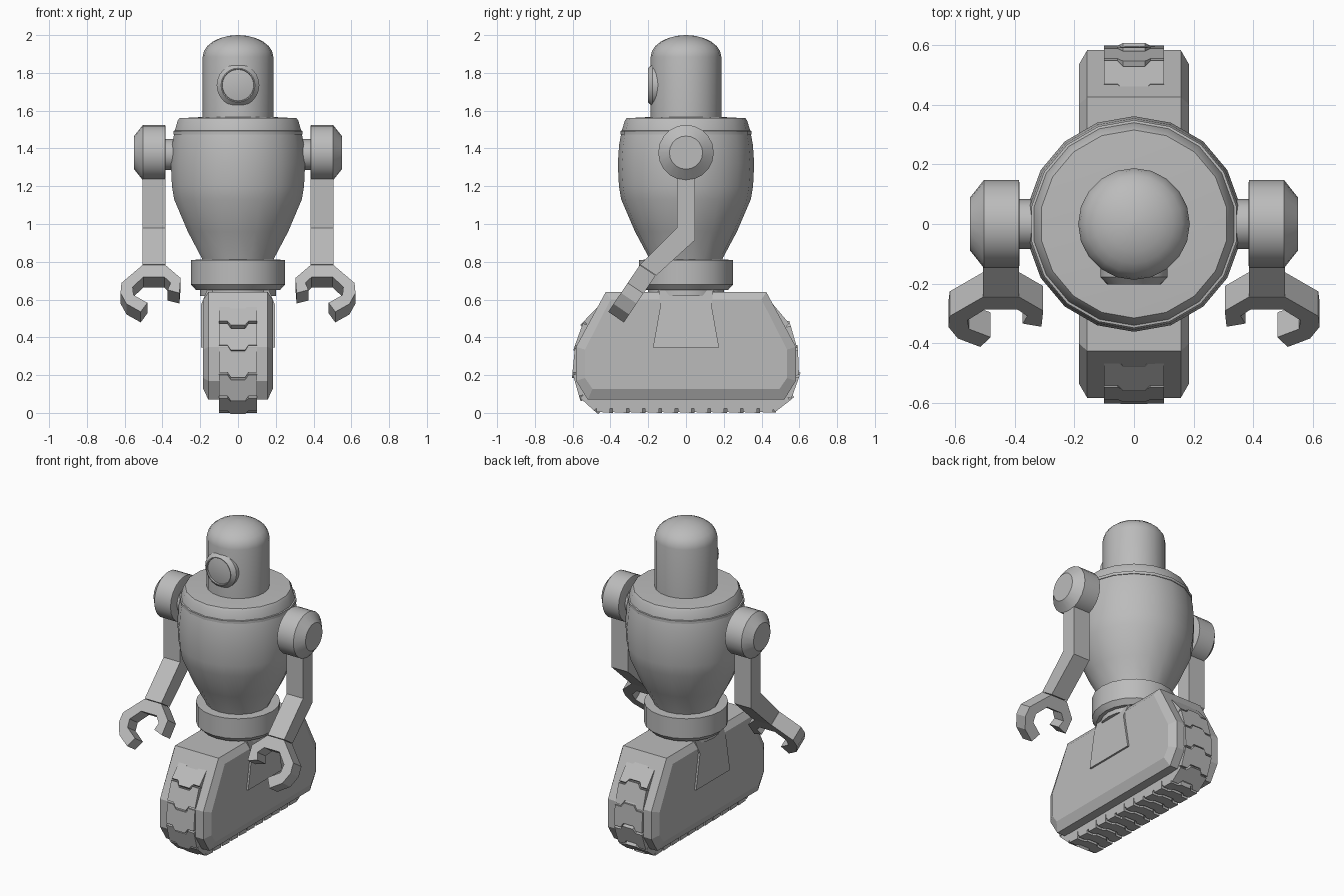
import bpy, bmesh, math
from mathutils import Vector

if "Cube" in bpy.data.objects:
    bpy.data.objects.remove(bpy.data.objects["Cube"])

grey = bpy.data.materials.new("plain grey")
grey.diffuse_color = (0.5, 0.5, 0.5, 1)
grey.use_nodes = True
grey.node_tree.nodes["Principled BSDF"].inputs["Base Color"].default_value = grey.diffuse_color


def finish(name, bm, smooth=None):
    bmesh.ops.recalc_face_normals(bm, faces=bm.faces)
    me = bpy.data.meshes.new(name)
    bm.to_mesh(me)
    bm.free()
    me.materials.append(grey)
    ob = bpy.data.objects.new(name, me)
    bpy.context.collection.objects.link(ob)
    if smooth:
        bpy.ops.object.select_all(action='DESELECT')
        ob.select_set(True)
        bpy.context.view_layer.objects.active = ob
        bpy.ops.object.shade_smooth_by_angle(angle=math.radians(smooth))
    return ob


def bridge(bm, rings, caps=True):
    """Skin a list of equally long point rings."""
    vs = [[bm.verts.new(p) for p in r] for r in rings]
    n = len(vs[0])
    for a, b in zip(vs, vs[1:]):
        for i in range(n):
            j = (i + 1) % n
            bm.faces.new((a[i], a[j], b[j], b[i]))
    if caps:
        bm.faces.new(vs[0])
        bm.faces.new(vs[-1])


def lathe(name, profile, place, sides, smooth=35):
    """Revolve (radius, height) points; place maps (a, b, height) to space."""
    bm = bmesh.new()
    rings = []
    for r, h in profile:
        angles = [2 * math.pi * i / sides for i in range(sides)]
        rings.append([place(r * math.sin(t), r * math.cos(t), h) for t in angles])
    bridge(bm, rings)
    return finish(name, bm, smooth)


def up(a, b, h):
    return (a, b, h)


# Torso, collar band, waist and pedestal
lathe("torso", [(.185, .78), (.195, .82), (.27, .96), (.343, 1.13), (.355, 1.2), (.361, 1.32),
                (.354, 1.42), (.343, 1.48), (.338, 1.5), (.325, 1.545), (.315, 1.56), (.18, 1.567)], up, 18)
lathe("collar_band", [(.33, 1.472), (.348, 1.475), (.348, 1.493), (.33, 1.496)], up, 18)
lathe("waist", [(.2, .65), (.222, .65), (.25, .68), (.25, .81), (.18, .812)], up, 20)
lathe("pedestal", [(.15, .62), (.2, .62), (.2, .66), (.15, .66)], up, 20)

# Head with a flattened dome
dome = [(.187 * math.cos(t), 1.885 + .115 * math.sin(t))
        for t in [math.radians(a) for a in (0, 15, 30, 45, 60, 75, 88)]]
lathe("head", [(.187, 1.55)] + dome, up, 20)

# Eye ring with a recessed lens
lathe("eye", [(.113, -.10), (.113, -.178), (.105, -.186), (.09, -.202), (.085, -.202),
              (.083, -.192), (.05, -.198), (.01, -.2)],
      lambda a, b, h: (a, h, 1.735 + b), 24, 30)

# Arms
arm_side = [(-.048, 1.3), (.048, 1.3), (.048, .915), (-.157, .728), (-.243, .785), (-.048, .98)]
claw = [(.505, .783), (.617, .688), (.622, .635), (.59, .577), (.515, .535), (.48, .583), (.553, .624),
        (.558, .667), (.50, .72), (.39, .72), (.357, .688), (.373, .651), (.31, .635), (.304, .714),
        (.385, .783)]
for side, s in (("left", -1), ("right", 1)):
    lathe(side + "_shoulder", [(.14, .384), (.147, .386), (.147, .503), (.088, .55)],
          lambda a, b, h: (s * h, a, 1.378 + b), 20, 30)
    lathe(side + "_shoulder_axle", [(.083, .28), (.083, .39)],
          lambda a, b, h: (s * h, a, 1.368 + b), 16, 30)
    bm = bmesh.new()
    bridge(bm, [[(s * x, y, z) for y, z in arm_side] for x in (.385, .505)])
    finish(side + "_arm", bm)
    # Open gripper, cut from a sloping slab
    bm = bmesh.new()
    front = [Vector((s * x, -.243 - (.785 - z) * .675, z)) for x, z in claw]
    bridge(bm, [front, [p + Vector((0, .083, -.056)) for p in front]])
    finish(side + "_claw", bm)

# Track housing with bevelled sides
outer = [(-.425, .64), (-.582, .35), (-.582, .17), (-.52, .07)]
inner = [(-.40, .60), (-.535, .335), (-.535, .185), (-.495, .127)]


def loop(x, half):
    return [(x, y, z) for y, z in half] + [(x, -y, z) for y, z in reversed(half)]


bm = bmesh.new()
bridge(bm, [loop(-.184, inner), loop(-.157, outer), loop(.157, outer), loop(.184, inner)])
finish("track_housing", bm)

# Side brackets that fold over the housing towards the waist
bracket = [(.175, .345, .196), (.135, .57, .196), (.145, .65, .165)]
for side, s in (("left", -1), ("right", 1)):
    bm = bmesh.new()
    bridge(bm, [[(s * (x - d), w, z) for w, z, x in
                 [(-w, z, x) for w, z, x in bracket] + [(w, z, x) for w, z, x in reversed(bracket)]]
                for d in (0, .04)])
    finish(side + "_bracket", bm)

# Path of the track: down the front, along the ground, up the back
bend = [(-.46, .575), (-.55, .475), (-.592, .345), (-.602, .2), (-.562, .075), (-.475, .002)]
ground = [(-.475 + .95 * i / 11, 0) for i in range(1, 11)]
path = bend + ground + [(-y, z) for y, z in reversed(bend)]

# Track pads with a tongue at one end and a matching notch at the other
edge = [(-.1, 0), (-.055, 0), (-.037, 1), (.037, 1), (.055, 0), (.1, 0)]
bm_pads, bm_belt = bmesh.new(), bmesh.new()
for (y0, z0), (y1, z1) in zip(path, path[1:]):
    a, b = Vector((0, y0, z0)), Vector((0, y1, z1))
    length = (b - a).length
    d = (b - a) / length
    inward = Vector((0, -d.z, d.y))
    tongue = .028 if length > .1 else .016
    gap = .014

    def row(start, depth):
        return [a + d * (start + t * tongue) + inward * depth + Vector((x, 0, 0)) for x, t in edge]

    bridge(bm_pads, [row(0, .004) + row(length - gap, 0)[::-1], row(0, .05) + row(length - gap, .05)[::-1]])
    # Belt link under each pad
    bridge(bm_belt, [[p + inward * h + Vector((x, 0, 0)) for p, x in
                      ((a, -.098), (a, .098), (b, .098), (b, -.098))] for h in (.022, .075)])
finish("track_pads", bm_pads)
finish("track_belt", bm_belt)
